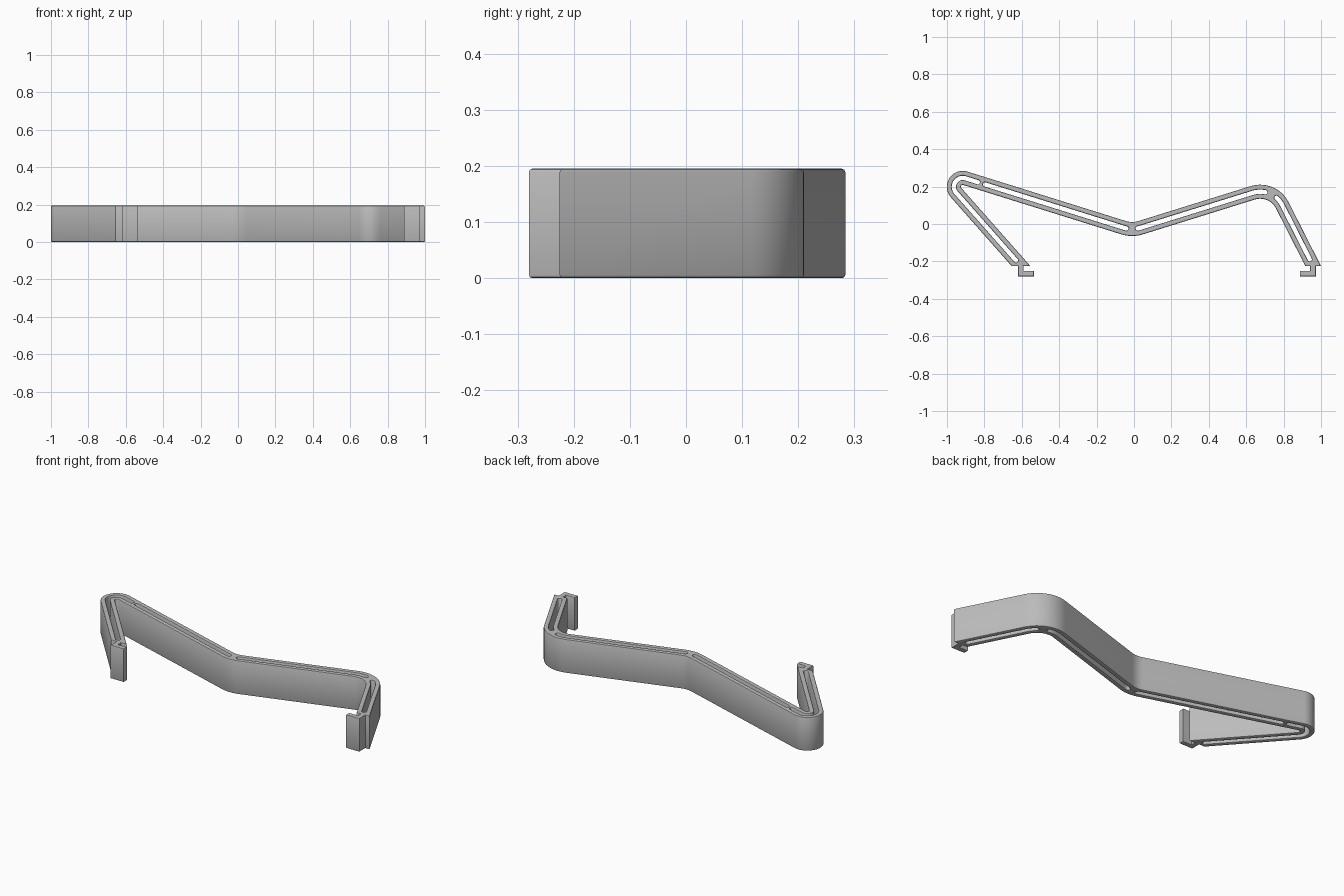
import bpy
import math
from mathutils import Vector

HEIGHT, BEVEL = 0.195, 0.006
HALF, SLOT = 0.0375, 0.0115      # half widths of the band and of its slot

cube = bpy.data.objects.get("Cube")
if cube:
    bpy.data.objects.remove(cube)

grey = bpy.data.materials.new("mid_grey")
grey.use_nodes = True
colour = (0.5, 0.5, 0.5, 1)
grey.diffuse_color = colour
grey.node_tree.nodes["Principled BSDF"].inputs["Base Color"].default_value = colour


def slab(name, outlines):
    """Upright slab with softened rims; later outlines are holes in the first."""
    curve = bpy.data.curves.new(name, "CURVE")
    curve.dimensions = "2D"
    curve.fill_mode = "BOTH"
    curve.extrude = HEIGHT / 2 - BEVEL
    curve.bevel_depth = BEVEL
    curve.bevel_resolution = 1
    curve.offset = -BEVEL
    for outline in outlines:
        spline = curve.splines.new("POLY")
        spline.points.add(len(outline) - 1)
        for point, p in zip(spline.points, outline):
            point.co = (p[0], p[1], 0, 1)
        spline.use_cyclic_u = True
    curve.materials.append(grey)
    obj = bpy.data.objects.new(name, curve)
    obj.location.z = HEIGHT / 2
    bpy.context.collection.objects.link(obj)
    bpy.ops.object.select_all(action="DESELECT")
    obj.select_set(True)
    bpy.context.view_layer.objects.active = obj
    bpy.ops.object.convert(target="MESH")
    bpy.ops.object.shade_smooth_by_angle(angle=math.radians(35))


def rounded_path(corners, radii, step=0.01):
    """Dense (point, tangent) list along a polyline with filleted corners."""
    path, start = [], Vector(corners[0])

    def line(a, b):
        d = b - a
        n = max(1, round(d.length / step))
        path.extend((a + d * i / n, d.normalized()) for i in range(n + 1))

    for i, radius in enumerate(radii, 1):
        a, v, b = (Vector(c) for c in corners[i - 1:i + 2])
        t0, t1 = (v - a).normalized(), (b - v).normalized()
        turn = -t0.angle_signed(t1)
        cut = radius * math.tan(abs(turn) / 2)
        line(start, v - t0 * cut)
        side = Vector((-t0.y, t0.x)) * math.copysign(radius, turn)
        centre = v - t0 * cut + side
        n = max(6, round(abs(turn) / 0.13))
        for k in range(1, n):
            angle = turn * k / n
            c, s = math.cos(angle), math.sin(angle)
            turned = [Vector((c * q.x - s * q.y, s * q.x + c * q.y)) for q in (-side, t0)]
            path.append((centre + turned[0], turned[1]))
        start = v + t1 * cut
    line(start, Vector(corners[-1]))
    return path


def pruned(path):
    """Drop the points inside straight runs."""
    return [p for i, p in enumerate(path) if i in (0, len(path) - 1)
            or (p[1] - path[i - 1][1]).length > 1e-3
            or (p[1] - path[i + 1][1]).length > 1e-3]


def normal(t):
    return Vector((-t.y, t.x))


def band_outline(path, half):
    """Outline of the band, its ends cut flat along x."""
    path = pruned(path)
    offsets = [normal(t) * half for _, t in path]
    for i in (0, -1):
        offsets[i] = Vector((half / normal(path[i][1]).x, 0))
    left = [p + o for (p, _), o in zip(path, offsets)]
    right = [p - o for (p, _), o in zip(path, offsets)]
    return left + right[::-1]


def slot_outline(path, half):
    """Outline of a slot with round ends."""
    path = pruned(path)

    def cap(p, t, sign):
        n = normal(t)
        return [p + (n * math.cos(a) + t * math.sin(a)) * half * sign
                for a in (math.pi * k / 6 for k in range(1, 6))]

    left = [p + normal(t) * half for p, t in path]
    right = [p - normal(t) * half for p, t in path]
    return left + cap(*path[-1], 1) + right[::-1] + cap(*path[0], -1)


# Bent band: two thin walls joined by bridges and closed ends
corners = [(-0.604, -0.225), (-1.064, 0.295), (-0.01, -0.034),
           (0.742, 0.2), (0.958, -0.225)]
path = rounded_path(corners, [0.0475, 0.15, 0.1325])
bridges = [(-0.81, 0.22), (-0.01, -0.027), (0.73, 0.17)]
stops = [min(range(len(path)), key=lambda i: (path[i][0] - Vector(b)).length)
         for b in bridges]
edges = [2] + stops + [len(path) - 3]
slots = [slot_outline(path[a + 2:b - 1], SLOT) for a, b in zip(edges, edges[1:])]
slab("bent_band", [band_outline(path, HALF)] + slots)

# Hooked feet, turned toward each other
for name, x, side in (("right_foot", -0.62, 1), ("left_foot", 0.972, -1)):
    profile = [(0, -0.28), (0.085, -0.28), (0.085, -0.25),
               (0.03, -0.25), (0.03, -0.205), (0, -0.205)]
    outline = [(x + side * px, py) for px, py in profile]
    slab(name, [outline[::side]])
